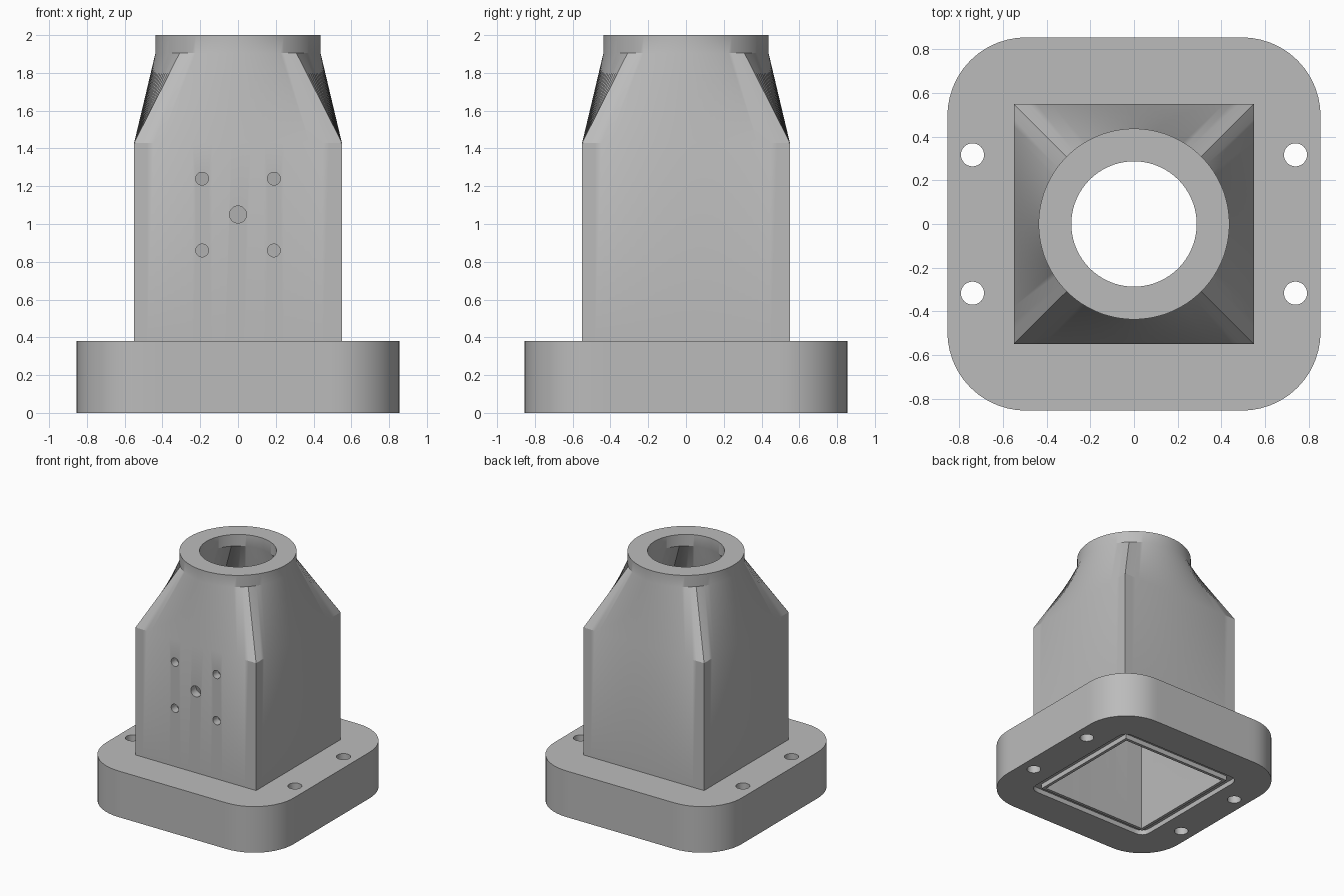
import bpy, bmesh, math
from mathutils import Matrix

if "Cube" in bpy.data.objects:
    bpy.data.objects.remove(bpy.data.objects["Cube"])

SIDE = 32  # points per side of every ring


def ring(half, radius, z):
    """Rounded square, evenly spaced; radius 0 is a square, radius = half a circle."""
    a = half - radius
    arc = radius * math.pi / 4
    pts = []
    for q in range(4):
        for i in range(SIDE):
            s = (2 * arc + 2 * a) * i / SIDE
            if s < arc:                      # first half corner
                g = -math.pi / 4 + s / radius
                x, y = a + radius * math.cos(g), -a + radius * math.sin(g)
            elif s <= arc + 2 * a:           # straight run
                x, y = half, -a + s - arc
            else:                            # second half corner
                g = (s - arc - 2 * a) / radius
                x, y = a + radius * math.cos(g), a + radius * math.sin(g)
            for _ in range(q):
                x, y = -y, x
            pts.append((x, y, z))
    return pts


def add_object(name, bm):
    mesh = bpy.data.meshes.new(name)
    bmesh.ops.recalc_face_normals(bm, faces=bm.faces)
    bm.to_mesh(mesh)
    bm.free()
    obj = bpy.data.objects.new(name, mesh)
    bpy.context.collection.objects.link(obj)
    return obj


# Hollow housing: one closed loft running around the wall section
sections = [
    (0.855, 0.36, 0.0), (0.855, 0.36, 0.38),      # flange rim
    (0.55, 0, 0.38), (0.55, 0, 1.43),             # square column
    (0.437, 0.437, 1.905), (0.437, 0.437, 2.0),   # round neck
    (0.287, 0.287, 2.0), (0.287, 0.287, 1.905),   # bore
    (0.48, 0, 1.43), (0.48, 0, 0.0),              # square cavity
    (0.505, 0, 0.0), (0.505, 0, 0.04),            # seal groove
    (0.57, 0.07, 0.04), (0.57, 0.07, 0.0),
]
bm = bmesh.new()
loops = [[bm.verts.new(p) for p in ring(*s)] for s in sections]
n = SIDE * 4
for k, lower in enumerate(loops):
    upper = loops[(k + 1) % len(loops)]
    for i in range(n):
        j = (i + 1) % n
        bm.faces.new((lower[i], lower[j], upper[j], upper[i]))
housing = add_object("housing", bm)

# Drills: four flange bolt holes, then sensor holes in the front wall
bm = bmesh.new()


def drill(loc, radius, depth, rot=Matrix()):
    bmesh.ops.create_cone(bm, cap_ends=True, segments=32, radius1=radius, radius2=radius,
                          depth=depth, matrix=Matrix.Translation(loc) @ rot)


for sx in (-1, 1):
    for sy in (-1, 1):
        drill((sx * 0.74, sy * 0.317, 0.19), 0.053, 0.6)
        drill((sx * 0.19, -0.515, 1.05 + sy * 0.19), 0.034, 0.2, Matrix.Rotation(math.pi / 2, 4, 'X'))
drill((0, -0.515, 1.05), 0.045, 0.2, Matrix.Rotation(math.pi / 2, 4, 'X'))
drills = add_object("hole_cutters", bm)
drills.hide_render = True
drills.hide_set(True)

cut = housing.modifiers.new("holes", 'BOOLEAN')
cut.operation = 'DIFFERENCE'
cut.solver = 'EXACT'
cut.object = drills

bpy.context.view_layer.objects.active = housing
housing.select_set(True)
bpy.ops.object.modifier_apply(modifier=cut.name)
bpy.data.objects.remove(drills)

# Plain grey finish
grey = bpy.data.materials.new("grey")
grey.diffuse_color = (0.5, 0.5, 0.5, 1)
grey.use_nodes = True
grey.node_tree.nodes["Principled BSDF"].inputs["Base Color"].default_value = grey.diffuse_color
housing.data.materials.clear()
housing.data.materials.append(grey)
for p in housing.data.polygons:
    p.material_index = 0
bpy.ops.object.shade_smooth_by_angle(angle=math.radians(30))
